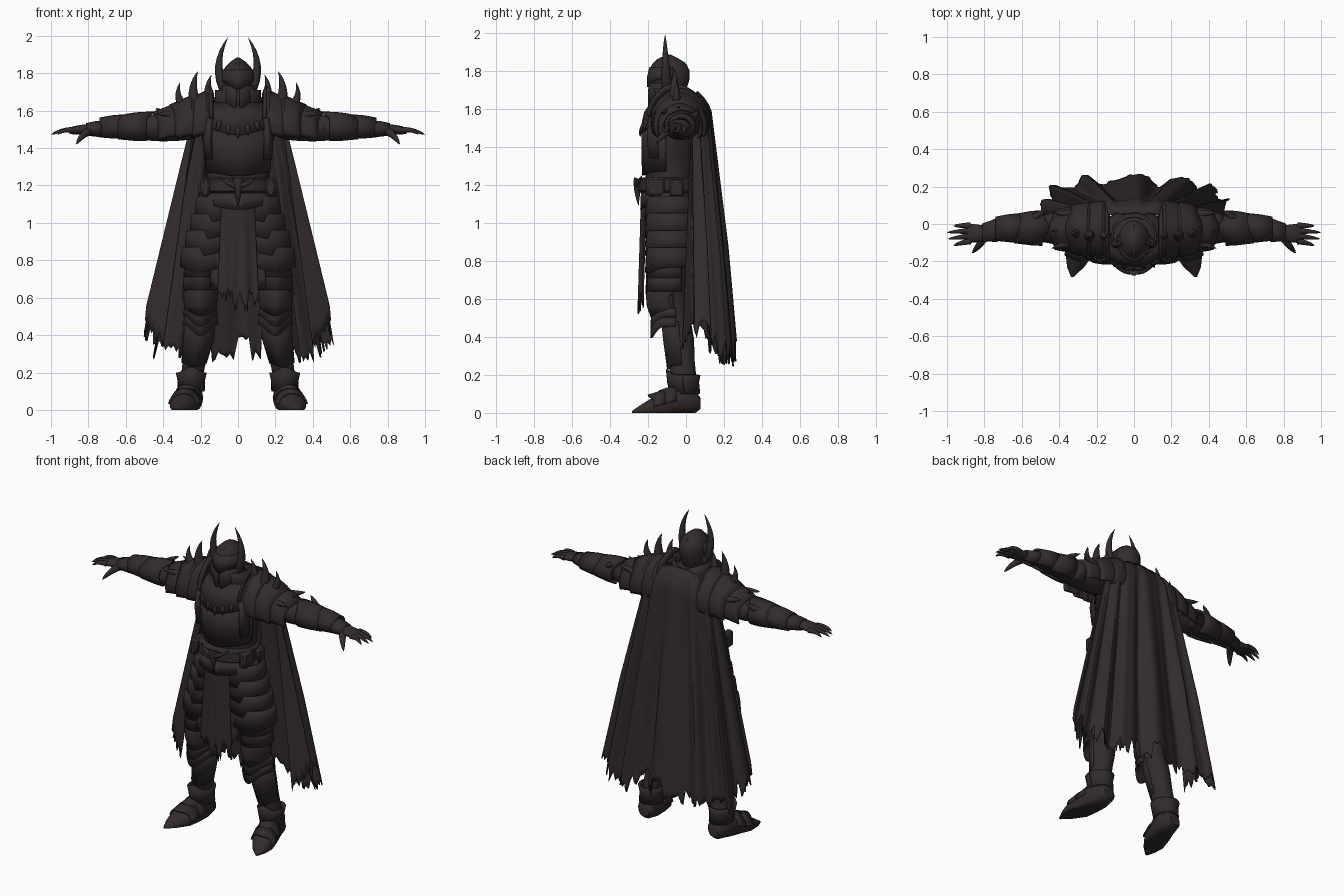
import bpy, bmesh, random
from math import sin, cos, pi, radians
from mathutils import Vector

random.seed(4)
cube = bpy.data.objects.get("Cube")
if cube:
    bpy.data.objects.remove(cube)

# One dark iron colour for everything
iron = bpy.data.materials.new("dark iron")
iron.use_nodes = True
iron.diffuse_color = (0.032, 0.024, 0.024, 1)
shader = next(n for n in iron.node_tree.nodes if n.type == 'BSDF_PRINCIPLED')
shader.inputs["Base Color"].default_value = iron.diffuse_color
shader.inputs["Roughness"].default_value = 0.7
made = []


def build(name, verts, faces, both, thick=0, smooth=0):
    """Make a mesh object, or a left and right pair."""
    sides = (("left_", 1), ("right_", -1)) if both else (("", 1),)
    for prefix, sign in sides:
        mesh = bpy.data.meshes.new(prefix + name)
        mesh.from_pydata([(sign * x, y, z) for x, y, z in verts], [], faces)
        bm = bmesh.new()
        bm.from_mesh(mesh)
        bmesh.ops.recalc_face_normals(bm, faces=bm.faces)
        bm.to_mesh(mesh)
        bm.free()
        mesh.materials.append(iron)
        obj = bpy.data.objects.new(prefix + name, mesh)
        bpy.context.scene.collection.objects.link(obj)
        if smooth:
            obj.modifiers.new("round", 'SUBSURF').levels = smooth
            obj.modifiers["round"].render_levels = smooth
        if thick:
            shell = obj.modifiers.new("thickness", 'SOLIDIFY')
            shell.thickness, shell.offset = thick, 0
        made.append(obj)


def grid_faces(rows, cols, closed):
    wrap = cols if closed else cols - 1
    return [(k * cols + i, k * cols + (i + 1) % cols,
             (k + 1) * cols + (i + 1) % cols, (k + 1) * cols + i)
            for k in range(rows - 1) for i in range(wrap)]


def loft(name, rings, axis='z', arc=None, both=True, aim=270, ridge=0, point=0, n=24, smooth=0):
    """Rings are (station, centre a, centre b, radius a, radius b); an arc gives an open plate."""
    start, end = arc or (0, 360)
    cols = n + 1 if arc else n
    verts = []
    for k, (s, a, b, ra, rb) in enumerate(rings):
        for i in range(cols):
            t = radians(start + (end - start) * i / n)
            facing = max(0, cos(t - radians(aim)))
            grow = 1 + ridge * facing ** 10
            tip = s + (point * facing ** 5 if k == len(rings) - 1 else 0)
            pa, pb = a + ra * grow * cos(t), b + rb * grow * sin(t)
            x, y, z = {'x': (tip, pa, pb), 'y': (pb, tip, pa), 'z': (pa, pb, tip)}[axis]
            verts.append((x, y, max(z, 0)))
    faces = grid_faces(len(rings), cols, not arc)
    if not arc:
        last = (len(rings) - 1) * cols
        faces += [tuple(range(cols)), tuple(range(last, last + cols))]
    build(name, verts, faces, both, 0.012 if arc else 0, smooth)


def horn(name, base, bend, tip, radius, power=0.8, both=True, steps=9, n=10):
    """A tapering spike that follows a bent path."""
    p, q, r = Vector(base), Vector(bend), Vector(tip)
    heading = q - p
    turn = heading.to_track_quat('Z', 'Y')
    verts = []
    for k in range(steps):
        t = k / (steps - 1)
        centre = p * (1 - t) ** 2 + q * 2 * t * (1 - t) + r * t * t
        ahead = (q - p) * (1 - t) + (r - q) * t
        turn = heading.rotation_difference(ahead) @ turn
        heading = ahead
        size = radius * max(0.03, (1 - t) ** power)
        verts += [centre + turn @ Vector((cos(i * 2 * pi / n), sin(i * 2 * pi / n), 0)) * size
                  for i in range(n)]
    build(name, verts, grid_faces(steps, n, True) + [tuple(range(n))], both)


def cloth(name, shape, cols, rows, tear, both=False):
    """A hanging sheet with a torn hem."""
    hems, tatter = [], 0
    for i in range(cols):
        if i % 4 == 0:
            tatter = random.random()
        hems.append(1 - tear * (0.6 * tatter + 0.4 * random.random()))
    verts = [shape(2 * i / (cols - 1) - 1, hems[i] * k / (rows - 1))
             for k in range(rows) for i in range(cols)]
    build(name, verts, grid_faces(rows, cols, False), both, 0.008)


def pouch(name, centre, size):
    verts = [[c + s * d / 2 for c, s, d in zip(centre, size, (i, j, k))]
             for i in (-1, 1) for j in (-1, 1) for k in (-1, 1)]
    faces = [(0, 1, 3, 2), (4, 6, 7, 5), (0, 4, 5, 1), (2, 3, 7, 6), (0, 2, 6, 4), (1, 5, 7, 3)]
    build(name, verts, faces, True)
    for obj in made[-2:]:
        obj.modifiers.new("soft edges", 'BEVEL').width = 0.012


# Torso, breastplate and waist plate
loft("torso", [(1.0, 0, -.07, .15, .11), (1.15, 0, -.08, .18, .14), (1.25, 0, -.08, .165, .13),
               (1.35, 0, -.08, .175, .14), (1.46, 0, -.08, .2, .15), (1.55, 0, -.06, .2, .14),
               (1.62, 0, -.05, .17, .125), (1.68, 0, -.06, .09, .09)], both=False, smooth=1)
loft("breastplate", [(1.64, 0, -.07, .13, .1), (1.58, 0, -.07, .19, .14), (1.51, 0, -.08, .205, .152)],
     arc=(195, 345), both=False, ridge=.04, point=-.04)
loft("waist_plate", [(1.5, 0, -.08, .19, .143), (1.38, 0, -.08, .178, .143), (1.27, 0, -.08, .17, .14)],
     arc=(190, 350), both=False, ridge=.04, point=-.02)
for x, z in ((0, 1.5), (.05, 1.515), (.1, 1.535)):
    horn("breast_trim", (x, -.225 + x * x * 2, z), (x * 1.05, -.245 + x * x * 2, z - .02),
         (x * 1.1, -.24 + x * x * 2, z - .05), .016)
loft("chest_strap", [(1.56, .15, -.1, .028, .09), (1.45, .16, -.1, .028, .1), (1.34, .155, -.1, .024, .09)],
     arc=(220, 330))

# Belts, buckle and pouches
loft("belt", [(1.16, 0, -.09, .18, .15), (1.17, 0, -.09, .193, .163), (1.23, 0, -.09, .188, .163),
              (1.24, 0, -.09, .172, .15)], both=False)
loft("hip_belt", [(1.16, 0, -.08, .2, .15), (1.1, 0, -.08, .21, .155)], arc=(180, 360),
     both=False, point=-.03)
horn("buckle_point", (0, -.245, 1.23), (0, -.262, 1.18), (0, -.25, 1.09), .032, both=False)
horn("buckle_wing", (0, -.25, 1.2), (.05, -.265, 1.2), (.1, -.23, 1.25), .02)
pouch("belt_pouch", (.175, -.16, 1.19), (.05, .1, .1))
pouch("rear_pouch", (.185, -.05, 1.18), (.05, .08, .09))

# Helm with visor, crest and horns
loft("helm", [(1.62, 0, -.11, .058, .07), (1.68, 0, -.095, .074, .09), (1.75, 0, -.085, .083, .102),
              (1.8, 0, -.085, .083, .104), (1.835, 0, -.085, .068, .088), (1.865, 0, -.09, .036, .05),
              (1.885, 0, -.09, .006, .01)], both=False, ridge=.05)
loft("brow_plate", [(1.82, 0, -.085, .077, .097), (1.77, 0, -.085, .086, .108), (1.755, 0, -.085, .084, .108)],
     arc=(170, 370), both=False, ridge=.05, point=-.04)
loft("cheek_plate", [(1.735, 0, -.085, .087, .106), (1.68, 0, -.095, .08, .1), (1.63, 0, -.11, .066, .083)],
     arc=(276, 375), aim=295, point=-.04)
horn("helm_crest", (0, -.19, 1.77), (0, -.16, 1.92), (0, 0, 1.84), .014, .4, both=False)
horn("helm_horn", (.06, -.1, 1.7), (.148, -.11, 1.83), (.055, -.11, 1.99), .032, .7)
loft("gorget", [(1.58, 0, -.05, .15, .13), (1.65, 0, -.06, .115, .11), (1.71, 0, -.07, .118, .11)],
     arc=(-65, 245), both=False, aim=90, point=-.03)

# Layered pauldrons sloping down the arm, with spikes
for x, z, ry, rz in ((.14, 1.53, .15, .165), (.22, 1.52, .14, .15), (.31, 1.505, .115, .122)):
    loft("pauldron_plate", [(x, -.03, z, ry * .9, rz * .92), (x + .03, -.03, z, ry, rz),
                            (x + .08, -.03, z - .012, ry * .95, rz * .93), (x + .115, -.03, z - .025, ry * .88, rz * .84)],
         'x', arc=(-20, 200), aim=90, ridge=.05, point=.03)
loft("collar_guard", [(.135, -.05, 1.55, .14, .13), (.15, -.05, 1.57, .15, .15)], 'x', arc=(0, 180),
     aim=100, ridge=.1)
horn("collar_spike", (.155, -.06, 1.65), (.17, -.06, 1.73), (.143, -.07, 1.79), .03)
horn("tall_spike", (.23, -.06, 1.63), (.255, -.06, 1.73), (.215, -.06, 1.81), .036)
horn("outer_spike", (.28, -.05, 1.61), (.34, -.05, 1.67), (.31, -.05, 1.75), .032)
for y in (-.1, -.03, .05):
    horn("edge_spike", (.33, y, 1.57), (.4, y * 1.15, 1.59), (.44, y * 1.3, 1.63 - abs(y) * .5), .024)

# Arms and vambraces, each plate flaring towards the shoulder
loft("arm", [(.16, -.04, 1.54, .09, .09), (.35, -.03, 1.515, .08, .083), (.48, -.03, 1.505, .07, .068),
             (.6, -.02, 1.51, .07, .056), (.7, -.025, 1.505, .058, .043), (.8, -.045, 1.5, .04, .027)],
     'x', smooth=1)
for x, size, length in ((.4, .078, .09), (.49, .086, .15), (.61, .07, .13)):
    loft("arm_plate", [(x + length, -.025, 1.507, size * .84, size * .68),
                       (x + length * .4, -.022, 1.51, size, size * .82), (x, -.022, 1.512, size * 1.04, size * .86)],
         'x', arc=(-70, 250), aim=90, ridge=.06, point=-.035)
horn("elbow_spike", (.54, .02, 1.54), (.52, .05, 1.57), (.47, .07, 1.59), .03)
loft("gauntlet_cuff", [(.81, -.045, 1.5, .042, .028), (.76, -.037, 1.502, .052, .036), (.73, -.032, 1.504, .06, .04)],
     'x', arc=(-80, 260), aim=90, point=-.03)

# Hands
loft("palm", [(.77, -.045, 1.5, .036, .027), (.82, -.05, 1.5, .045, .027), (.88, -.05, 1.495, .052, .022),
              (.9, -.05, 1.49, .046, .014)], 'x')
for i, reach in enumerate((.965, 1, .995, .965)):
    y = -.008 - i * .028
    horn("finger", (.875, y, 1.495), (.93, y * 1.1, 1.505), (reach, y * 1.25, 1.472), .017, .5)
horn("thumb", (.8, -.07, 1.49), (.83, -.12, 1.475), (.865, -.155, 1.42), .024, .5)

# Legs
loft("leg", [(1.1, .1, -.07, .09, .11), (.9, .15, -.08, .11, .11), (.72, .19, -.085, .09, .1),
             (.6, .2, -.085, .076, .085), (.5, .2, -.06, .076, .08), (.4, .207, -.035, .078, .082),
             (.27, .23, -.025, .062, .068), (.17, .25, -.01, .06, .07), (.08, .25, 0, .06, .07)], smooth=1)
for i in range(4):
    z, x, rx = 1.14 - i * .09, .1 + i * .02, .115 + i * .006
    loft("tasset", [(z, x, -.08, rx, .12), (z - .05, x, -.08, rx + .008, .126),
                    (z - .105, x, -.08, rx + .013, .13)], arc=(225, 420), aim=290, point=-.03)
for i in range(3):
    z, x = .64 + i * .07, .2 - i * .006
    loft("thigh_lame", [(z, x, -.09, .092, .105), (z + .09, x - .005, -.09, .088, .098)],
         arc=(160, 400), ridge=.06, point=.04)
loft("knee_cop", [(.67, .2, -.09, .078, .09), (.62, .2, -.09, .086, .105), (.56, .2, -.09, .082, .1),
                  (.52, .2, -.09, .07, .08)], arc=(165, 375), ridge=.1, point=-.02)
for i in range(2):
    z = .55 - i * .05
    loft("knee_chevron", [(z, .2, -.07, .08, .096), (z - .045, .2, -.07, .09, .102)],
         arc=(170, 370), ridge=.1, point=-.06)
horn("knee_side_spike", (.26, -.08, .56), (.29, -.08, .57), (.295, -.08, .64), .022)
loft("shin_guard", [(.48, .205, -.04, .076, .08), (.38, .21, -.03, .076, .08), (.25, .235, -.02, .062, .07)],
     arc=(180, 360), ridge=.05, point=-.02)

# Boots
loft("boot", [(.075, .05, .25, .03, .035), (.05, .06, .25, .06, .058), (-.01, .065, .255, .085, .068),
              (-.08, .05, .27, .085, .074), (-.16, .03, .29, .06, .075), (-.23, .012, .312, .035, .046),
              (-.283, .004, .33, .007, .007)], 'y', aim=0)
for y, z, x, rz, rx in ((-.05, .055, .265, .088, .074), (-.11, .04, .278, .078, .077)):
    loft("boot_lame", [(y, z, x, rz, rx), (y - .06, z - .014, x + .014, rz * .82, rx * .98)],
         'y', arc=(-85, 85), aim=0, point=-.03)
loft("boot_cuff", [(.1, .25, -.005, .066, .074), (.16, .25, -.015, .068, .078), (.2, .25, -.015, .077, .085)],
     arc=(0, 360), point=.03)


# Torn cape hanging in folds from the collar
def cape_shape(u, v):
    a = u * radians(96)
    side = (abs(sin(a)) ** .85) * (1 if u > 0 else -1)
    back = max(0, cos(a)) ** .6
    fold = .027 * min(1, v * 1.6 + .1) * (cos(a * 13) + .4 * sin(a * 23))
    drape = min(1, .1 + v * 14) ** .5
    x = side * (.15 + .075 * drape + .28 * v + fold * .5)
    y = .03 + .02 * v + back * (.085 * drape + .11 * v) + fold * (.4 + .6 * back)
    top = 1.69 - .1 * u * u
    return x, y, top + (.24 + .2 * u ** 6 - top) * v


cloth("cape", cape_shape, 121, 40, .13)


# Front tabard and the strips beside it
def tabard_shape(u, v):
    return (u * (.085 + .03 * v), -.235 - .012 * v + .025 * u * u + .008 * cos(u * 9) * v, 1.14 - .62 * v)


cloth("tabard", tabard_shape, 33, 14, .22)
cloth("tabard_strip", lambda u, v: (.105 + u * .025 + .02 * v, -.19 - .02 * v, 1.1 - .48 * v), 9, 10, .2, True)
cloth("cape_front_strip", lambda u, v: (.25 + .21 * v + u * (.01 + .04 * v), .03 + .03 * u * v - .02 * v,
                                        1.5 - 1.13 * v + .1 * u * v), 13, 16, .1, True)

# Soft shading with crisp edges
bpy.ops.object.select_all(action='DESELECT')
for obj in made:
    obj.select_set(True)
bpy.context.view_layer.objects.active = made[0]
bpy.ops.object.shade_smooth_by_angle(angle=radians(38))
